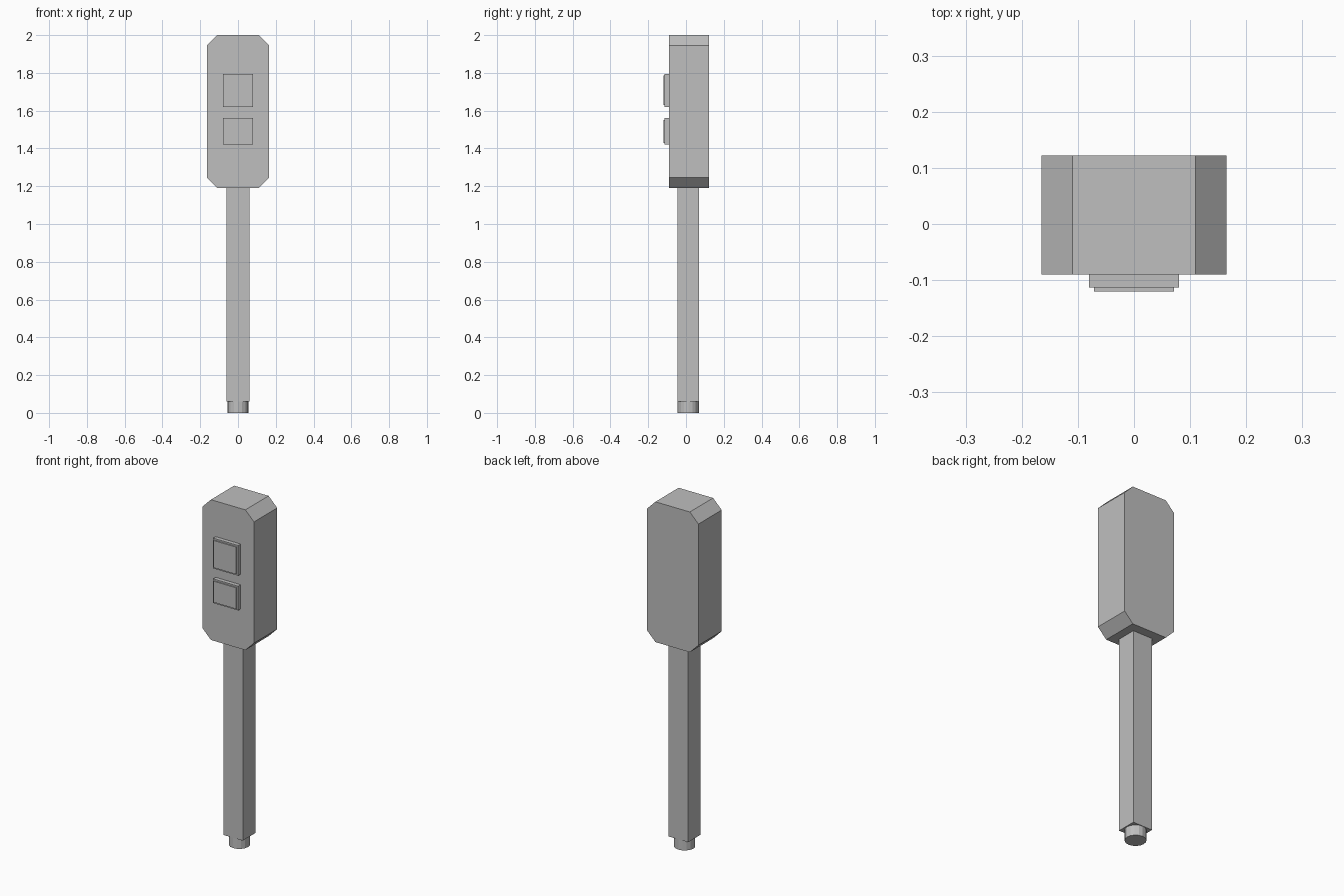
import bpy, bmesh

if "Cube" in bpy.data.objects:
    bpy.data.objects.remove(bpy.data.objects["Cube"])

grey = bpy.data.materials.new("plain_grey")
grey.diffuse_color = (0.52, 0.52, 0.52, 1)
grey.use_nodes = True
grey.node_tree.nodes["Principled BSDF"].inputs["Base Color"].default_value = grey.diffuse_color


def finish(name, bm):
    bmesh.ops.recalc_face_normals(bm, faces=bm.faces)
    mesh = bpy.data.meshes.new(name)
    bm.to_mesh(mesh)
    bm.free()
    mesh.materials.append(grey)
    obj = bpy.data.objects.new(name, mesh)
    bpy.context.collection.objects.link(obj)
    return obj


def prism(name, outline, y0, y1):
    """Extrude an x-z outline from y0 to y1."""
    bm = bmesh.new()
    face = bm.faces.new([bm.verts.new((x, y0, z)) for x, z in outline])
    out = bmesh.ops.extrude_face_region(bm, geom=[face])
    moved = [v for v in out["geom"] if isinstance(v, bmesh.types.BMVert)]
    bmesh.ops.translate(bm, verts=moved, vec=(0, y1 - y0, 0))
    return finish(name, bm)


def rect(half, z0, z1):
    return [(-half, z0), (half, z0), (half, z1), (-half, z1)]


# Head with four chamfered corners
w, c, z0, z1 = 0.165, 0.055, 1.19, 2.0
prism("head", [(-w + c, z0), (w - c, z0), (w, z0 + c), (w, z1 - c),
               (w - c, z1), (-w + c, z1), (-w, z1 - c), (-w, z0 + c)],
      -0.09, 0.122)

# Two stepped buttons on the front
for label, b0, b1 in (("upper", 1.62, 1.795), ("lower", 1.42, 1.56)):
    prism(label + "_button_base", rect(0.08, b0, b1), -0.113, -0.09)
    prism(label + "_button_cap", rect(0.071, b0 + 0.009, b1 - 0.009), -0.12, -0.113)

# Square pole
prism("pole", rect(0.062, 0.06, 1.19), -0.045, 0.069)

# Round foot
bm = bmesh.new()
bmesh.ops.create_cone(bm, cap_ends=True, segments=16, radius1=0.056,
                      radius2=0.056, depth=0.07)
bmesh.ops.translate(bm, verts=bm.verts, vec=(0, 0.012, 0.035))
finish("foot", bm)
